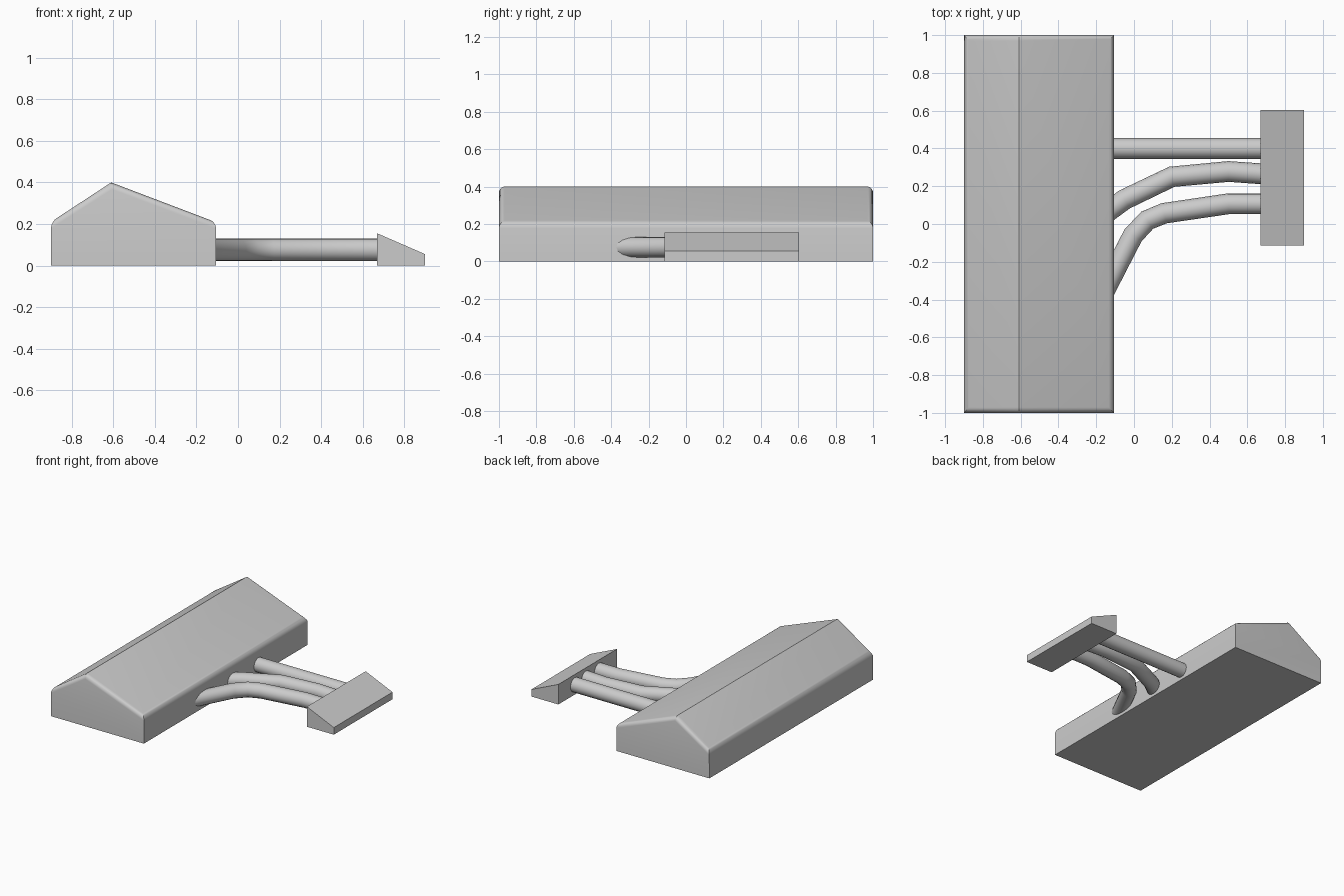
import bpy
import bmesh
import math

if "Cube" in bpy.data.objects:
    bpy.data.objects.remove(bpy.data.objects["Cube"])

grey = bpy.data.materials.new("plain grey")
grey.use_nodes = True
color = (0.6, 0.6, 0.6, 1)
grey.diffuse_color = color
grey.node_tree.nodes["Principled BSDF"].inputs["Base Color"].default_value = color


def add_prism(name, profile, y0, y1, bevel=None, width=0.0):
    """Extrude an xz profile along y; bevel edges chosen by a rule."""
    bm = bmesh.new()
    face = bm.faces.new([bm.verts.new((x, y0, z)) for x, z in profile])
    out = bmesh.ops.extrude_face_region(bm, geom=[face])
    new = [v for v in out["geom"] if isinstance(v, bmesh.types.BMVert)]
    bmesh.ops.translate(bm, verts=new, vec=(0, y1 - y0, 0))
    bmesh.ops.recalc_face_normals(bm, faces=bm.faces)
    if bevel:
        bmesh.ops.bevel(bm, geom=[e for e in bm.edges if bevel(e)], offset=width,
                        segments=5, profile=0.5, affect='EDGES', clamp_overlap=True)
    mesh = bpy.data.meshes.new(name)
    bm.to_mesh(mesh)
    bm.free()
    mesh.materials.append(grey)
    obj = bpy.data.objects.new(name, mesh)
    bpy.context.collection.objects.link(obj)
    return obj


def select_only(obj):
    bpy.ops.object.select_all(action='DESELECT')
    obj.select_set(True)
    bpy.context.view_layer.objects.active = obj


def add_tube(name, path, z=0.076, radius=0.055):
    """Round tube along a flat path, turned into a mesh."""
    curve = bpy.data.curves.new(name, 'CURVE')
    curve.dimensions = '3D'
    curve.bevel_depth = radius
    curve.bevel_resolution = 6
    curve.use_fill_caps = True
    spline = curve.splines.new('POLY')
    spline.points.add(len(path) - 1)
    for p, (x, y) in zip(spline.points, path):
        p.co = (x, y, z, 1)
    curve.materials.append(grey)
    obj = bpy.data.objects.new(name, curve)
    bpy.context.collection.objects.link(obj)
    select_only(obj)
    bpy.ops.object.convert(target='MESH')
    bpy.ops.object.shade_smooth_by_angle(angle=math.radians(40))


# Long hall with a lopsided pitched roof, rounded along eaves and gables
RIDGE = 0.4


def is_roof_rim(edge):
    a, b = edge.verts
    is_ridge = min(a.co.z, b.co.z) > RIDGE - 0.01
    return min(a.co.z, b.co.z) > 0.1 and not is_ridge


hall = add_prism("main_hall",
                 [(-0.9, 0), (-0.105, 0), (-0.105, 0.208), (-0.61, RIDGE), (-0.9, 0.21)],
                 -1, 1, is_roof_rim, 0.03)
select_only(hall)
bpy.ops.object.shade_smooth_by_angle(angle=math.radians(25))

# Small wedge block at the far end of the tubes
add_prism("end_block", [(0.67, 0), (0.9, 0), (0.9, 0.055), (0.67, 0.155)], -0.115, 0.603)

# Three connecting tubes
add_tube("straight_tube", [(-0.16, 0.4), (0.7, 0.4)])
add_tube("middle_tube", [(-0.16, 0.05), (-0.05, 0.13), (0.2, 0.25), (0.5, 0.278), (0.7, 0.264)])
add_tube("curved_tube", [(-0.16, -0.36), (-0.005, -0.06), (0.07, 0.02), (0.16, 0.057),
                         (0.5, 0.107), (0.7, 0.107)])
